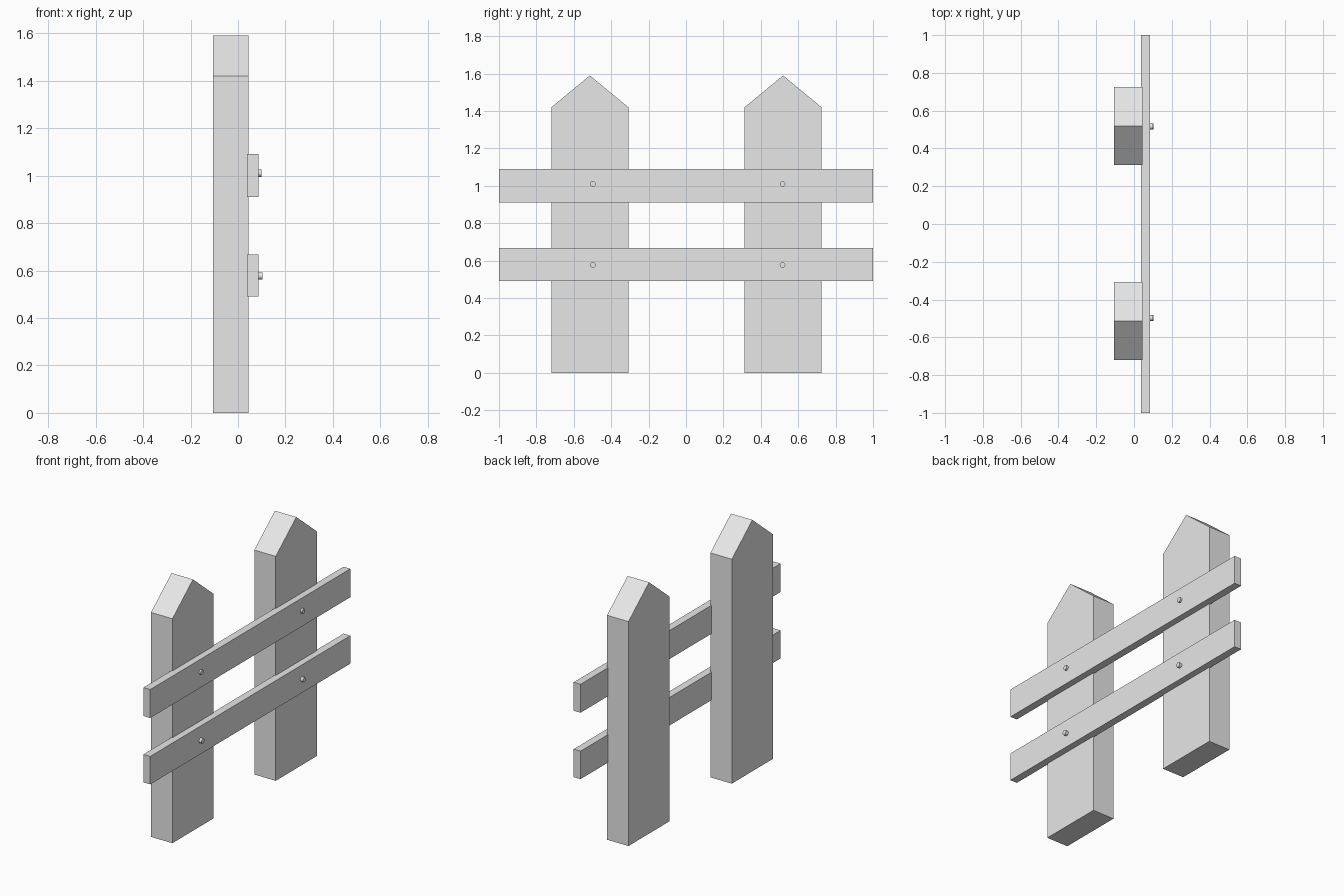
import bpy, bmesh, math
from mathutils import Matrix

if "Cube" in bpy.data.objects:
    bpy.data.objects.remove(bpy.data.objects["Cube"])

grey = bpy.data.materials.new("plain grey")
grey.diffuse_color = (0.8, 0.8, 0.8, 1)
grey.use_nodes = True
grey.node_tree.nodes["Principled BSDF"].inputs["Base Color"].default_value = grey.diffuse_color


def finish(name, bm):
    bmesh.ops.recalc_face_normals(bm, faces=bm.faces)
    mesh = bpy.data.meshes.new(name)
    bm.to_mesh(mesh)
    bm.free()
    mesh.materials.append(grey)
    obj = bpy.data.objects.new(name, mesh)
    bpy.context.collection.objects.link(obj)
    return obj


def slab(name, outline, x0, x1):
    """Extrude a (y, z) outline along x."""
    bm = bmesh.new()
    face = bm.faces.new([bm.verts.new((x0, y, z)) for y, z in outline])
    ext = bmesh.ops.extrude_face_region(bm, geom=[face])
    moved = [v for v in ext["geom"] if isinstance(v, bmesh.types.BMVert)]
    bmesh.ops.translate(bm, verts=moved, vec=(x1 - x0, 0, 0))
    return finish(name, bm)


def nail(name, y, z, x0, x1, radius=0.015):
    bm = bmesh.new()
    place = Matrix.Translation(((x0 + x1) / 2, y, z)) @ Matrix.Rotation(math.pi / 2, 4, "Y")
    bmesh.ops.create_cone(bm, cap_ends=True, segments=16, radius1=radius,
                          radius2=radius, depth=x1 - x0, matrix=place)
    obj = finish(name, bm)
    bpy.ops.object.select_all(action="DESELECT")
    obj.select_set(True)
    bpy.context.view_layer.objects.active = obj
    bpy.ops.object.shade_smooth_by_angle(angle=math.radians(40))


# Pointed posts
for side, y in (("front", -0.514), ("back", 0.519)):
    w = 0.206
    slab(side + "_post", [(y - w, 0), (y + w, 0), (y + w, 1.42),
                          (y, 1.59), (y - w, 1.42)], -0.105, 0.045)

# Rails, each held by two nails
for level, z0, z1, nail_z, tip in (("lower", 0.49, 0.667, 0.577, 0.104),
                                   ("upper", 0.91, 1.09, 1.01, 0.098)):
    slab(level + "_rail", [(-1, z0), (1, z0), (1, z1), (-1, z1)], 0.038, 0.086)
    for side, y in (("front", -0.498), ("back", 0.516)):
        nail(f"{level}_{side}_nail", y, nail_z, 0.07, tip)
